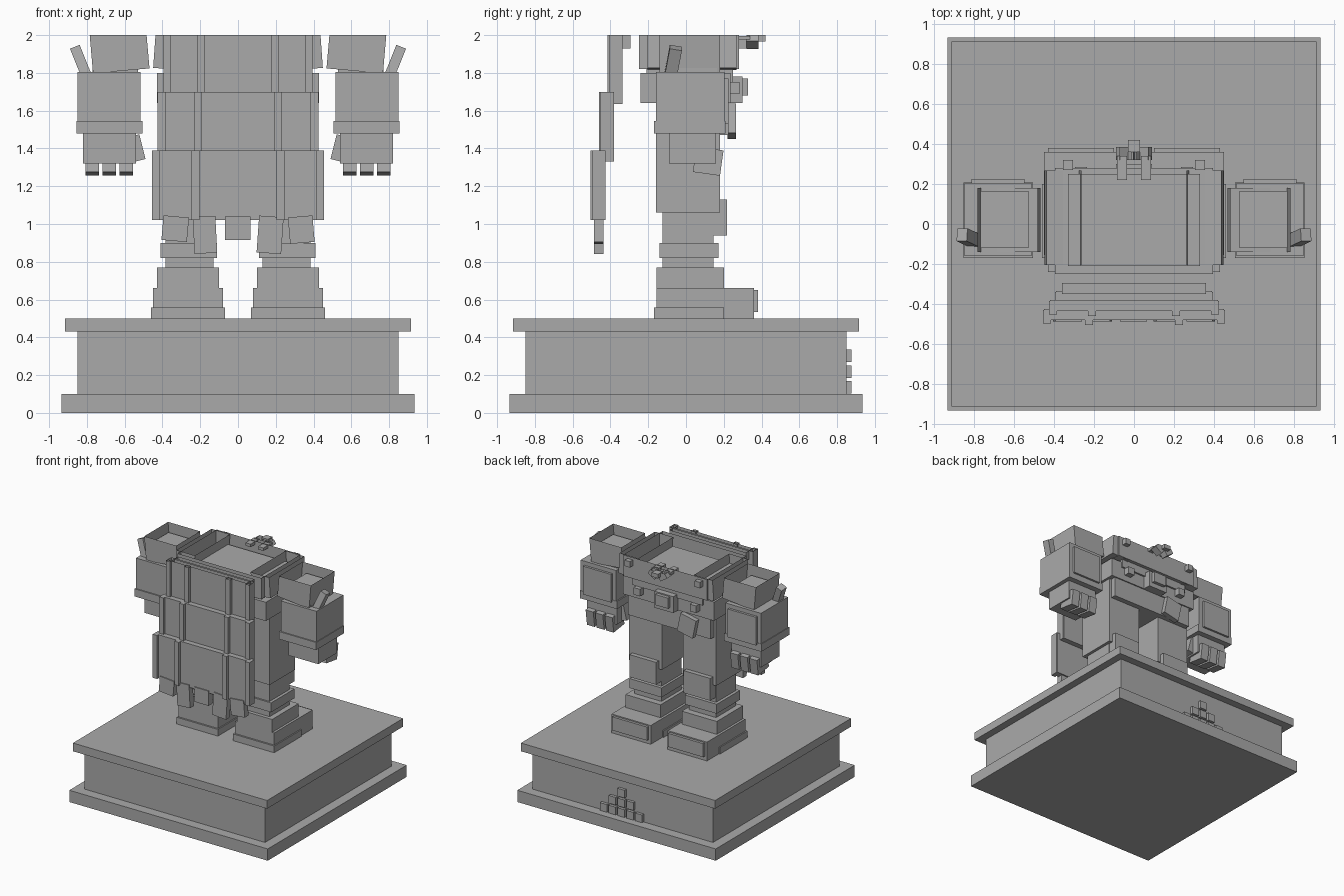
import bpy, bmesh, math
from mathutils import Matrix, Vector, Euler

if "Cube" in bpy.data.objects:
    bpy.data.objects.remove(bpy.data.objects["Cube"])

stone = bpy.data.materials.new("grey stone")
stone.diffuse_color = (0.4, 0.4, 0.4, 1)
stone.use_nodes = True
stone.node_tree.nodes["Principled BSDF"].inputs["Base Color"].default_value = stone.diffuse_color
CUT = 2.0  # the statue is sliced open at this height


def box(name, x, y, z, rot=(0, 0, 0)):
    """Box from (min, max) ranges, turned about its centre, sliced open at CUT."""
    lo, hi = Vector((x[0], y[0], z[0])), Vector((x[1], y[1], z[1]))
    size, mid = hi - lo, (lo + hi) / 2
    turn = Euler([math.radians(a) for a in rot]).to_matrix().to_4x4()
    bm = bmesh.new()
    bmesh.ops.create_cube(bm, size=1, matrix=Matrix.Translation(mid) @ turn @ Matrix.Diagonal((*size, 1)))
    if max(v.co.z for v in bm.verts) > CUT:
        bmesh.ops.bisect_plane(bm, geom=bm.verts[:] + bm.edges[:] + bm.faces[:],
                               plane_co=(0, 0, CUT), plane_no=(0, 0, 1), clear_outer=True)
    me = bpy.data.meshes.new(name)
    bm.to_mesh(me)
    bm.free()
    me.materials.append(stone)
    ob = bpy.data.objects.new(name, me)
    bpy.context.collection.objects.link(ob)


def pair(name, x, y, z, rot=(0, 0, 0)):
    """The same box on both sides of the body."""
    box(name + "_a", x, y, z, rot)
    box(name + "_b", (-x[1], -x[0]), y, z, (rot[0], -rot[1], -rot[2]))


# pedestal
for name, h, z in (("pedestal_foot", .935, (0, .1)), ("pedestal_body", .85, (.1, .43)),
                   ("pedestal_cap", .915, (.43, .5))):
    box(name, (-h, h), (-h, h), z)

# stepped block relief on the pedestal
for row, count in enumerate((5, 3, 1)):
    for i in range(count):
        cx, z0 = (i - (count - 1) / 2) * .083, .103 + row * .083
        box("relief_block", (cx - .033, cx + .033), (.84, .875), (z0, z0 + .066))

# legs and boots
pair("sole", (.07, .46), (-.17, .20), (.5, .557))
pair("boot", (.08, .45), (-.155, .36), (.5, .66))
pair("toe_plate", (.1, .43), (.35, .382), (.535, .65))
pair("boot_shaft", (.1, .43), (-.155, .20), (.66, .77))
pair("ankle", (.13, .385), (-.125, .145), (.77, 1.07))
pair("boot_cuff", (.11, .41), (-.14, .172), (.82, .9))
pair("thigh", (.1, .41), (-.16, .18), (1.06, 1.66))
pair("knee_plate", (.13, .38), (.11, .218), (.94, 1.13))

# hips and belt
box("hips", (-.39, .39), (-.16, .225), (1.47, 1.66))
box("belt", (-.43, .43), (-.24, .235), (1.64, 1.8))
box("belt_buckle", (-.09, .09), (.22, .3), (1.64, 1.78))
box("buckle_face", (-.06, .06), (.3, .328), (1.68, 1.77))
pair("belt_stud", (.235, .295), (.22, .285), (1.69, 1.75))
box("hanging_tag", (-.265, -.115), (.22, .265), (1.465, 1.625), (0, -12, 0))

# chest, open at the cut
box("waist", (-.33, .33), (-.21, .25), (1.75, 1.92))
box("chest", (-.395, .395), (-.25, .28), (1.82, 2.3))
pair("chest_flank", (.262, .436), (-.205, .268), (1.82, 2.2), (0, -4, 0))
pair("chest_stud", (.305, .355), (.27, .32), (1.93, 1.98))

# chest ornament
box("ornament_tip", (-.03, .03), (.36, .42), (1.965, 2.0))
pair("ornament_prong", (.035, .085), (.22, .34), (1.97, 1.995))
pair("ornament_wing", (.0, .075), (.32, .385), (1.94, 2.02), (0, -35, 0))

# arms
pair("upper_arm", (.485, .785), (-.14, .18), (1.81, 2.2), (0, 5, 0))
pair("elbow", (.53, .77), (-.12, .165), (1.78, 1.92))
pair("forearm", (.515, .85), (-.16, .205), (1.48, 1.805))
pair("forearm_plate", (.55, .815), (.2, .225), (1.53, 1.77))
pair("wrist_band", (.505, .855), (-.17, .208), (1.48, 1.545))
pair("hand", (.54, .82), (-.09, .16), (1.32, 1.48))
pair("thumb", (.505, .565), (.0, .1), (1.335, 1.47), (0, 14, 0))
for x0 in (.555, .645, .735):
    pair("finger", (x0, x0 + .072), (.045, .19), (1.265, 1.4), (-8, 0, 0))
pair("elbow_spike", (.805, .86), (-.1, -.035), (1.78, 1.94), (-10, 22, 0))

# cape: overlapping panels with raised ridges
panels = ((.36, -.35, (1.93, 2.2)), (.39, -.39, (1.635, 2.2)),
          (.42, -.435, (1.33, 1.7)), (.45, -.48, (1.02, 1.39)))
for n, (w, y, z) in enumerate(panels):
    box("cape_panel", (-w, w), (y, y + .055), z)
    if n:
        pair("cape_ridge", (w * .5 - .02, w * .5 + .02), (y - .025, y + .01), z)
        pair("cape_edge", (w - .035, w + .005), (y - .018, y + .05), z)

# ragged hem of the cape
for x0, x1, z0, tilt in ((-.4, -.265, .91, 5), (-.235, -.115, .845, -3), (-.07, .065, .915, 0),
                         (.105, .235, .845, 4), (.27, .4, .9, -5)):
    box("cape_tatter", (x0, x1), (-.488, -.437), (z0, 1.04), (0, tilt, 0))
